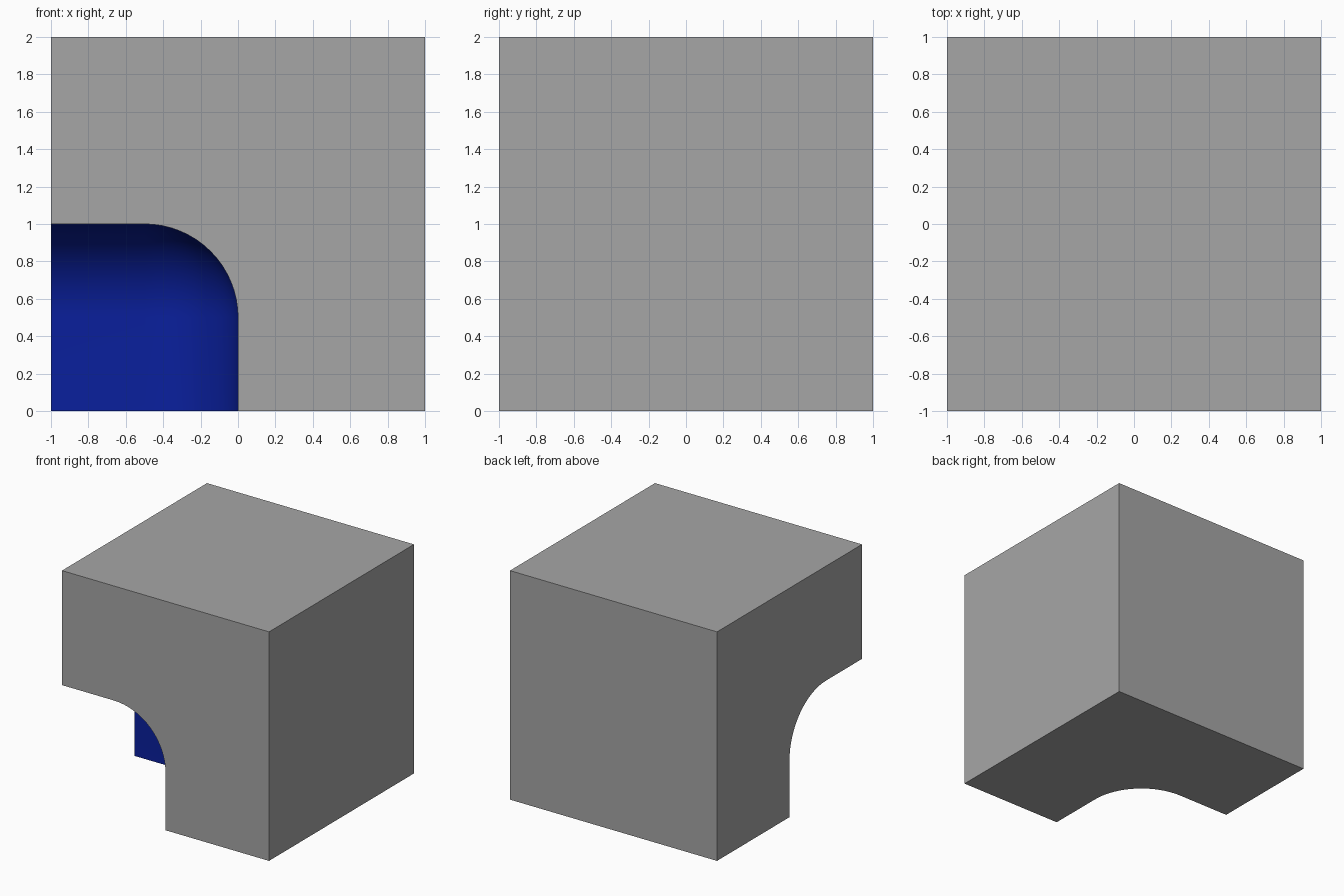
import bpy
import math

if "Cube" in bpy.data.objects:
    bpy.data.objects.remove(bpy.data.objects["Cube"])


def paint(name, rgb):
    mat = bpy.data.materials.new(name)
    mat.diffuse_color = (*rgb, 1)
    mat.use_nodes = True
    mat.node_tree.nodes["Principled BSDF"].inputs["Base Color"].default_value = mat.diffuse_color
    return mat


# Grey for the block, blue for the hollow
grey = paint("grey", (0.38, 0.38, 0.38))
blue = paint("blue", (0.003, 0.014, 0.34))


def cube(name, location):
    bpy.ops.mesh.primitive_cube_add(size=2, location=location)
    obj = bpy.context.object
    obj.name = name
    obj.data.materials.append(grey)
    obj.data.materials.append(blue)
    return obj


# Rounded cutter, centred on the lower front left corner
cutter = cube("hollow_cutter", (-1, -1, 0))
for face in cutter.data.polygons:
    face.material_index = 1
bevel = cutter.modifiers.new("round", 'BEVEL')
bevel.width = 0.5
bevel.segments = 16
bevel.limit_method = 'NONE'
bpy.ops.object.modifier_apply(modifier=bevel.name)

# Solid block with the rounded hollow cut out of one corner
block = cube("block", (0, 0, 1))
cut = block.modifiers.new("hollow", 'BOOLEAN')
cut.operation = 'DIFFERENCE'
cut.solver = 'EXACT'
cut.object = cutter
bpy.ops.object.modifier_apply(modifier=cut.name)
bpy.data.objects.remove(cutter, do_unlink=True)

# Smooth fillets, crisp outer edges
bpy.ops.object.shade_smooth_by_angle(angle=math.radians(30))
